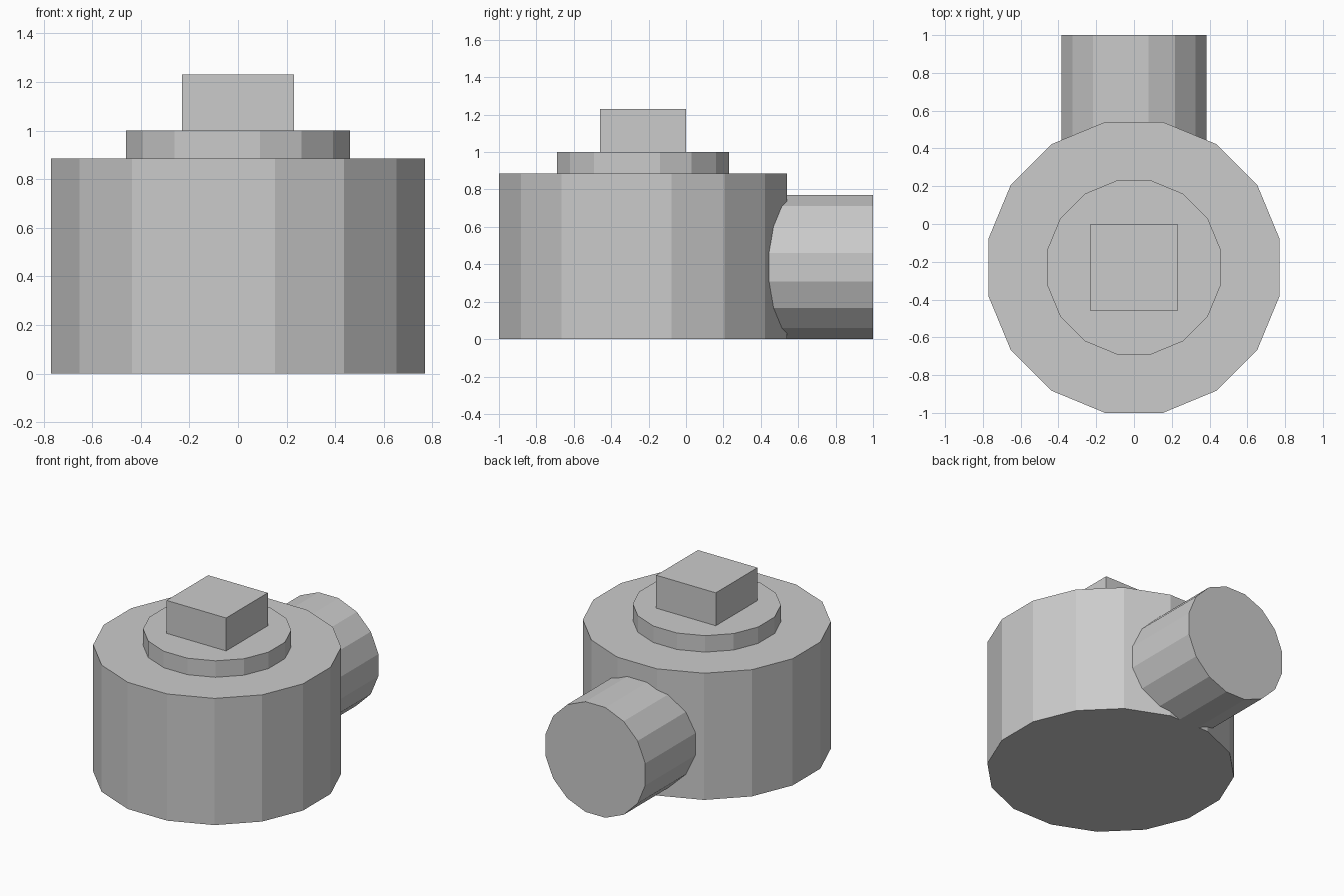
import bpy, bmesh, math
from mathutils import Matrix

cube = bpy.data.objects.get("Cube")
if cube:
    bpy.data.objects.remove(cube, do_unlink=True)

# Single plain grey
grey = bpy.data.materials.new("plain grey")
grey.use_nodes = True
colour = (0.6, 0.6, 0.6, 1.0)
grey.diffuse_color = colour
grey.node_tree.nodes["Principled BSDF"].inputs["Base Color"].default_value = colour

SIDES = 16
AXIS_Y = -0.23  # centre line of the upright parts


def add_object(name, bm):
    bmesh.ops.recalc_face_normals(bm, faces=bm.faces)
    mesh = bpy.data.meshes.new(name)
    bm.to_mesh(mesh)
    bm.free()
    mesh.materials.append(grey)
    obj = bpy.data.objects.new(name, mesh)
    bpy.context.collection.objects.link(obj)
    return obj


def prism(name, apothem, length, placement):
    """Flat-sided cylinder from 0 to length along local z, flats on the axes."""
    bm = bmesh.new()
    radius = apothem / math.cos(math.pi / SIDES)
    bmesh.ops.create_cone(bm, cap_ends=True, segments=SIDES,
                          radius1=radius, radius2=radius, depth=length)
    turn = Matrix.Rotation(math.pi / SIDES, 4, 'Z')
    # put one vertex exactly half a step away from the x axis
    v = bm.verts[:][0].co
    turn = Matrix.Rotation(math.pi / SIDES - math.atan2(v.y, v.x), 4, 'Z')
    bm.transform(placement @ Matrix.Translation((0, 0, length / 2)) @ turn)
    return add_object(name, bm)


# Main drum and the collar on top of it
prism("drum_body", 0.77, 0.885, Matrix.Translation((0, AXIS_Y, 0)))
prism("top_collar", 0.46, 0.115, Matrix.Translation((0, AXIS_Y, 0.885)))

# Outlet pipe, running from the drum's centre line to the back
prism("outlet_pipe", 0.385, 1.0 - AXIS_Y,
      Matrix.Translation((0, AXIS_Y, 0.385)) @ Matrix.Rotation(-math.pi / 2, 4, 'X'))

# Square block on the collar
bm = bmesh.new()
bmesh.ops.create_cube(bm, size=1.0)
bm.transform(Matrix.Translation((0, AXIS_Y, 1.115)) @ Matrix.Diagonal((0.46, 0.46, 0.23, 1)))
add_object("square_block", bm)
